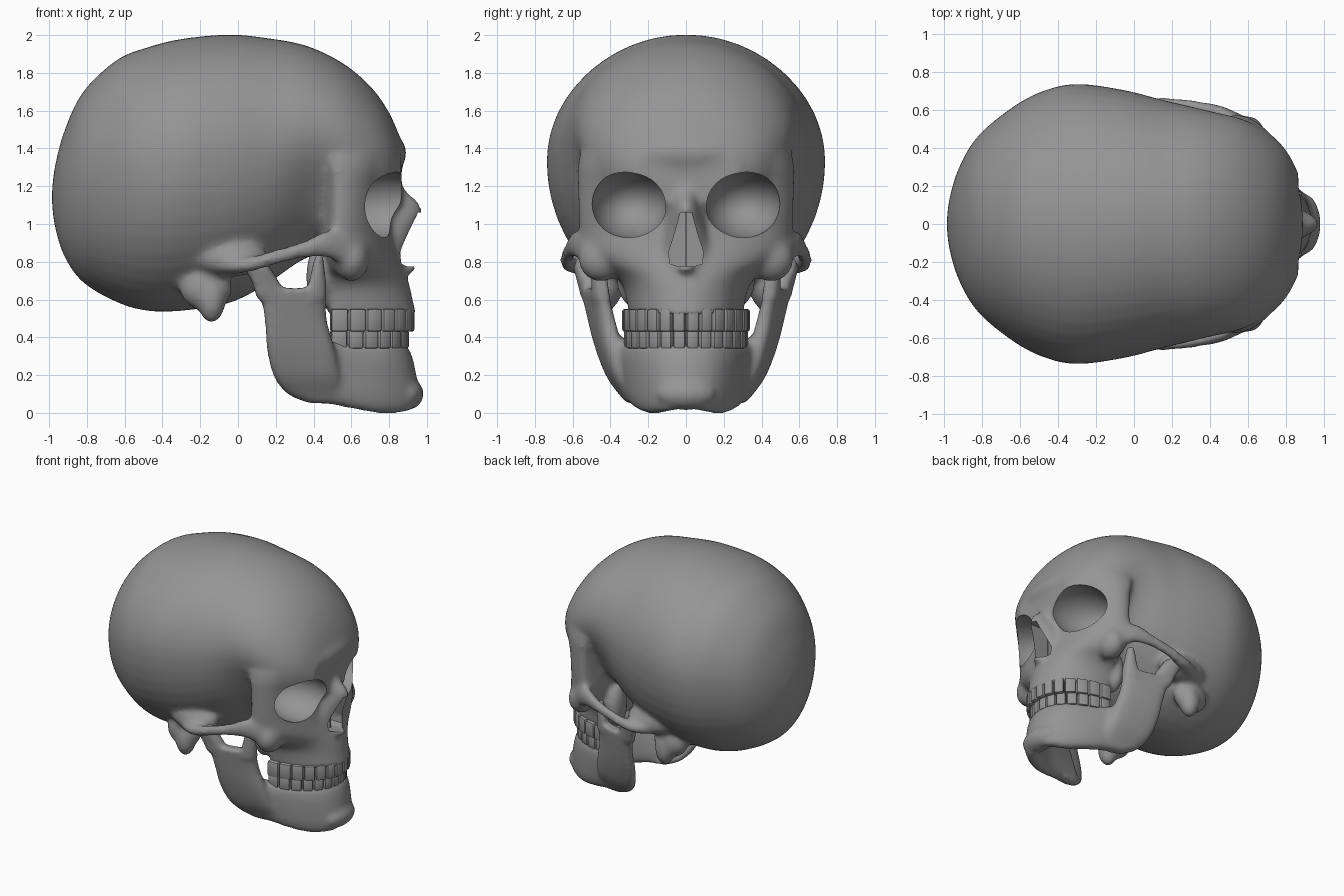
import bpy
import bmesh
from math import sin, cos, pi, atan2, hypot, exp, copysign, radians
from mathutils import Matrix, Vector

cube = bpy.data.objects.get("Cube")
if cube:
    bpy.data.objects.remove(cube, do_unlink=True)

bone = bpy.data.materials.new("bone grey")
bone.use_nodes = True
GREY = (0.3, 0.3, 0.3, 1)
bone.diffuse_color = GREY
for node in bone.node_tree.nodes:
    if node.type == 'BSDF_PRINCIPLED':
        node.inputs["Base Color"].default_value = GREY


def make(name, bm):
    bmesh.ops.recalc_face_normals(bm, faces=bm.faces)
    mesh = bpy.data.meshes.new(name)
    bm.to_mesh(mesh)
    bm.free()
    mesh.materials.append(bone)
    ob = bpy.data.objects.new(name, mesh)
    bpy.context.scene.collection.objects.link(ob)
    return ob


def shade(ob, angle):
    ob.data.shade_smooth()
    ob.data.set_sharp_from_angle(angle=radians(angle))


def bake(ob):
    deps = bpy.context.evaluated_depsgraph_get()
    mesh = bpy.data.meshes.new_from_object(ob.evaluated_get(deps))
    ob.modifiers.clear()
    ob.data = mesh


def fuse(ob, voxel, rounds):
    # Merge overlapping masses into one soft surface
    remesh = ob.modifiers.new("fuse", 'REMESH')
    remesh.mode = 'VOXEL'
    remesh.voxel_size = voxel
    smooth = ob.modifiers.new("soften", 'SMOOTH')
    smooth.factor = 0.5
    smooth.iterations = rounds
    bake(ob)


def spline(stations, steps=4):
    # Smooth in-between stations
    pts = [Vector(s) for s in stations]
    out = []
    for i in range(len(pts) - 1):
        a, b, c, d = pts[max(i - 1, 0)], pts[i], pts[i + 1], pts[min(i + 2, len(pts) - 1)]
        for k in range(steps):
            t = k / steps
            out.append(b + (c - a) * (t / 2) + (a * 2 - b * 5 + c * 4 - d) * (t * t / 2)
                       + (b * 3 - a - c * 3 + d) * (t ** 3 / 2))
    return out + [pts[-1]]


def loft(bm, rings):
    rows = [[bm.verts.new(p) for p in ring] for ring in rings]
    n = len(rows[0])
    for a, b in zip(rows, rows[1:]):
        for i in range(n):
            j = (i + 1) % n
            bm.faces.new((a[i], a[j], b[j], b[i]))
    bm.faces.new(rows[0][::-1])
    bm.faces.new(rows[-1])
    return rows


def ball(bm, loc, size):
    mat = Matrix.Translation(loc) @ Matrix.Diagonal((*size, 1))
    bmesh.ops.create_uvsphere(bm, u_segments=32, v_segments=20, radius=1, matrix=mat)


def prism(bm, points, direction):
    face = bm.faces.new([bm.verts.new(p) for p in points])
    out = bmesh.ops.extrude_face_region(bm, geom=[face], use_keep_orig=True)
    moved = [v for v in out["geom"] if isinstance(v, bmesh.types.BMVert)]
    bmesh.ops.translate(bm, verts=moved, vec=direction)


def angles(n):
    return [2 * pi * i / n for i in range(n)]


def boxy(a, power):
    return [copysign(abs(f) ** power, f) for f in (cos(a), sin(a))]


# Cranium: stations of x, top, bottom, half width
bm = bmesh.new()
rings = []
for x, top, low, w in spline([
        (-.985, 1.17, 1.11, .03), (-.97, 1.3, .99, .14), (-.92, 1.49, .83, .3),
        (-.82, 1.7, .69, .465), (-.64, 1.87, .585, .615), (-.48, 1.935, .54, .7),
        (-.3, 1.98, .54, .738), (-.05, 2.003, .58, .705), (.15, 1.985, .68, .655),
        (.36, 1.945, .82, .615), (.55, 1.855, .86, .575), (.7, 1.73, .92, .49),
        (.8, 1.59, 1.02, .39), (.865, 1.44, 1.1, .27)]):
    mid = low + .55 * (top - low)
    rings.append([(x, w * cos(a), mid + (top - mid if sin(a) > 0 else mid - low) * sin(a))
                  for a in angles(48)])
for row in loft(bm, rings):
    for v in row:   # hollow of the temples
        v.co.y *= 1 - .14 * exp(-((v.co.x - .46) / .17) ** 2 - ((v.co.z - 1.12) / .26) ** 2)

# Face and upper jaw: stations of z, front x, half width, side x, depth behind it
rings = []
for z, front, w, mid, back in spline([
        (1.52, .81, .46, .45, .2), (1.4, .89, .55, .5, .15), (1.3, .87, .575, .52, .12),
        (1.2, .83, .575, .53, .1), (1.05, .815, .57, .53, .1), (.95, .82, .565, .52, .09),
        (.86, .84, .555, .51, .07), (.79, .865, .49, .5, .04), (.73, .89, .39, .5, .04),
        (.67, .91, .335, .5, .04), (.6, .925, .315, .5, .04), (.52, .945, .305, .5, .03)]):
    rings.append([(mid + (front - mid if cos(a) > 0 else back) * cos(a), w * sin(a), z)
                  for a in angles(48)])
loft(bm, rings)

# Nasal bones and spine
rings = []
for z, front, w in spline([(1.28, .86, .05), (1.2, .87, .07), (1.09, .975, .08),
                           (1, .945, .11), (.87, .895, .145), (.78, .89, .14)], 3):
    rings.append([(.75 + (front - .75) * cos(a), w * sin(a), z) for a in angles(24)])
loft(bm, rings)
ball(bm, (.89, 0, .765), (.055, .05, .03))

for s in (1, -1):
    # Cheekbone, ear region, mastoid, plates behind the upper jaw
    ball(bm, (.6, .45 * s, .815), (.095, .12, .12))
    ball(bm, (-.04, .49 * s, .82), (.2, .11, .1))
    ball(bm, (-.17, .43 * s, .66), (.14, .09, .12))
    ball(bm, (-.14, .46 * s, .6), (.075, .075, .125))
    ball(bm, (.43, .27 * s, .72), (.07, .1, .17))
    # Cheek arch
    rings = []
    for x, y, z, ry, rz in spline([
            (.6, .5, .86, .06, .11), (.47, .575, .895, .045, .075),
            (.35, .61, .865, .036, .047), (.2, .63, .825, .036, .042),
            (.08, .62, .79, .045, .042), (-.02, .58, .78, .06, .045),
            (-.12, .53, .79, .05, .05)], 3):
        rings.append([(x, s * (y + ry * cos(a)), z + rz * sin(a)) for a in angles(12)])
    loft(bm, rings)
skull = make("skull", bm)
fuse(skull, .018, 12)

# Cut the eye sockets, nose opening and palate
bm = bmesh.new()
for s in (1, -1):
    ball(bm, (.75, .3 * s, 1.105), (.3, .205, .178))
half = [(.03, 1.06), (.06, .95), (.092, .85), (.085, .79), (.04, .775)]
outline = half + [(-y, z) for y, z in half[::-1]]
prism(bm, [(.72, y, z) for y, z in outline], Vector((.5, 0, 0)))
ball(bm, (.55, 0, .5), (.27, .18, .11))
cutter = make("opening_cutter", bm)
cutter.hide_render = True
cut = skull.modifiers.new("openings", 'BOOLEAN')
cut.operation = 'DIFFERENCE'
cut.solver = 'EXACT'
cut.object = cutter
bake(skull)
bpy.data.objects.remove(cutter, do_unlink=True)
shade(skull, 45)

# Nasal septum
bm = bmesh.new()
bmesh.ops.create_cube(bm, size=1, matrix=Matrix.Translation((.76, 0, .92))
                      @ Matrix.Diagonal((.12, .012, .3, 1)))
make("nasal_septum", bm)

# Lower jaw body: upper and lower edge points, swept round the chin
bm = bmesh.new()
side = [((.83, .11, .37), (.885, .1, .005)), ((.76, .19, .37), (.77, .18, -.005)),
        ((.64, .25, .37), (.64, .235, .015)), ((.5, .31, .38), (.47, .275, .05)),
        ((.36, .38, .42), (.32, .31, .095))]
path = [(t[0], -t[1], t[2], b[0], -b[1], b[2]) for t, b in side[::-1]]
path += [(.855, 0, .37, .915, 0, .03)] + [t + b for t, b in side]
path = [(Vector(p[:3]), Vector(p[3:])) for p in spline(path, 3)]
mids = [(t + b) / 2 for t, b in path]
rings = []
for i, (t, b) in enumerate(path):
    along = mids[min(i + 1, len(mids) - 1)] - mids[max(i - 1, 0)]
    out = Vector((along.y, -along.x, 0)).normalized()
    ring = []
    for a in angles(20):
        c, h = boxy(a, .7)
        ring.append(mids[i] + out * .06 * c + (t - b) / 2 * h)
    rings.append(ring)
loft(bm, rings)
ball(bm, (.895, 0, .1), (.088, .16, .085))


# Upright jaw pieces: stations of z, back x, front x, back y, front y, half thickness
def upright(stations, s):
    rings = []
    for z, xb, xf, yb, yf, t in spline(stations, 3):
        ring = []
        for a in angles(24):
            c, h = boxy(a, .6)
            k = (c + 1) / 2
            ring.append((xb + (xf - xb) * k, s * (yb + (yf - yb) * k + t * h), z))
        rings.append(ring)
    loft(bm, rings)


for s in (1, -1):
    # Ramus, then the joint process and the front process
    upright([(.05, .38, .54, .28, .26, .04), (.1, .26, .55, .32, .275, .05),
             (.2, .185, .54, .385, .33, .055), (.35, .15, .51, .445, .375, .055),
             (.5, .14, .47, .49, .41, .05), (.66, .11, .465, .53, .445, .045)], s)
    upright([(.6, .1, .27, .52, .48, .045), (.7, .07, .215, .545, .51, .045),
             (.77, .03, .17, .545, .525, .06), (.82, .05, .14, .54, .53, .05)], s)
    upright([(.6, .36, .47, .47, .43, .045), (.72, .38, .465, .47, .45, .04),
             (.84, .41, .45, .475, .465, .03)], s)
jaw = make("lower_jaw", bm)
fuse(jaw, .016, 10)
shade(jaw, 70)


# Teeth: rounded blocks along an oval arch
def teeth(name, reach, spread, z, height):
    bm = bmesh.new()
    count = 14
    for i in range(count):
        t = (i + .5) * pi / count - pi / 2
        width = hypot(reach * sin(t), spread * cos(t)) * pi / count
        turn = atan2(sin(t) / spread, cos(t) / reach)
        depth = .075 + .03 * abs(sin(t))
        tooth = bmesh.ops.create_cube(
            bm, size=1,
            matrix=Matrix.Translation((.49 + reach * cos(t), spread * sin(t), z))
            @ Matrix.Rotation(turn, 4, 'Z') @ Matrix.Diagonal((depth, width, height, 1)))
        edges = {e for v in tooth["verts"] for e in v.link_edges}
        bmesh.ops.bevel(bm, geom=list(edges), offset=.013, segments=2,
                        profile=.5, affect='EDGES')
    shade(make(name, bm), 40)


teeth("upper_teeth", .405, .285, .49, .12)
teeth("lower_teeth", .375, .275, .39, .1)
